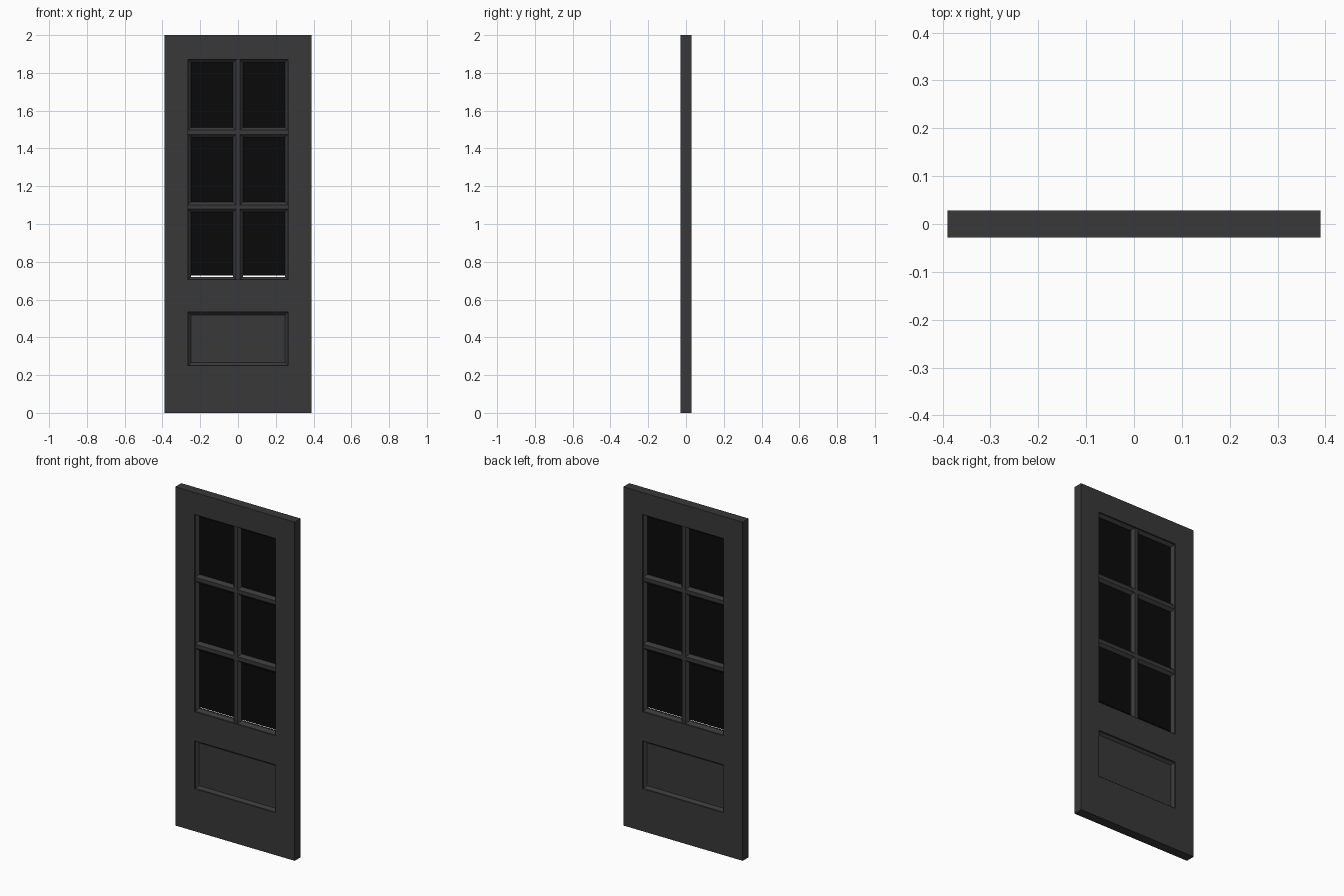
import bpy, bmesh

if "Cube" in bpy.data.objects:
    bpy.data.objects.remove(bpy.data.objects["Cube"])

W, H, D = 0.39, 2.0, 0.028        # half width, height, half thickness
SX = 0.265                        # inner edge of stiles
MW, MY, GY = 0.0155, 0.020, 0.005 # moulding width, outer and inner half depth
BAR = 0.011                       # half width of glazing bar
Z_LOW, Z_HIGH = 0.705, 1.87       # glazed opening
P_LOW, P_HIGH = 0.25, 0.533       # panel opening


def material(name, v):
    m = bpy.data.materials.new(name)
    m.diffuse_color = (v, v, v, 1)
    m.use_nodes = True
    m.node_tree.nodes["Principled BSDF"].inputs["Base Color"].default_value = m.diffuse_color
    return m


paint = material("dark_paint", 0.04)
dark = material("dark_glass", 0.003)


def finish(name, bm, mat):
    bmesh.ops.recalc_face_normals(bm, faces=bm.faces)
    me = bpy.data.meshes.new(name)
    bm.to_mesh(me)
    bm.free()
    me.materials.append(mat)
    ob = bpy.data.objects.new(name, me)
    bpy.context.collection.objects.link(ob)
    return ob


def box(name, x0, x1, z0, z1, d, mat=paint):
    bm = bmesh.new()
    bmesh.ops.create_cube(bm, size=1)
    for v in bm.verts:
        v.co = ((x0 + x1) / 2 + v.co.x * (x1 - x0), v.co.y * 2 * d,
                (z0 + z1) / 2 + v.co.z * (z1 - z0))
    return finish(name, bm, mat)


def moulding(name, x0, x1, z0, z1):
    # sloped ring, trapezoid section, running round an opening on both faces
    bm = bmesh.new()
    section = [(0, -MY), (MW, -GY), (MW, GY), (0, MY)]
    loops = []
    for i, y in section:
        loops.append([bm.verts.new(p) for p in (
            (x0 + i, y, z0 + i), (x1 - i, y, z0 + i),
            (x1 - i, y, z1 - i), (x0 + i, y, z1 - i))])
    for k in range(4):
        a, b = loops[k], loops[(k + 1) % 4]
        for j in range(4):
            n = (j + 1) % 4
            bm.faces.new((a[j], a[n], b[n], b[j]))
    return finish(name, bm, paint)


# Stiles and rails
for side, s in (("left", -1), ("right", 1)):
    a, b = sorted((s * SX, s * W))
    box(side + "_stile", a, b, 0, H, D)
box("bottom_rail", -SX, SX, 0, P_LOW, D)
box("lock_rail", -SX, SX, P_HIGH, Z_LOW, D)
box("top_rail", -SX, SX, Z_HIGH, H, D)

# Lower panel
moulding("panel_moulding", -SX, SX, P_LOW, P_HIGH)
box("lower_panel", -SX + MW, SX - MW, P_LOW + MW, P_HIGH - MW, GY + 0.003)

# Glazing bars, pane mouldings and panes
box("vertical_bar", -BAR, BAR, Z_LOW, Z_HIGH, MY)
pane_h = (Z_HIGH - Z_LOW - 4 * BAR) / 3
for row in range(3):
    z0 = Z_LOW + row * (pane_h + 2 * BAR)
    z1 = z0 + pane_h
    for side, x0, x1 in (("left", -SX, -BAR), ("right", BAR, SX)):
        if row < 2:
            box(f"{side}_bar_{row}", x0, x1, z1, z1 + 2 * BAR, MY)
        moulding(f"{side}_pane_moulding_{row}", x0, x1, z0, z1)
        gap = 0.007 if row == 0 else 0   # glass stops just short at the bottom
        box(f"{side}_glass_{row}", x0 + MW, x1 - MW, z0 + MW + gap, z1 - MW, 0.003, dark)
